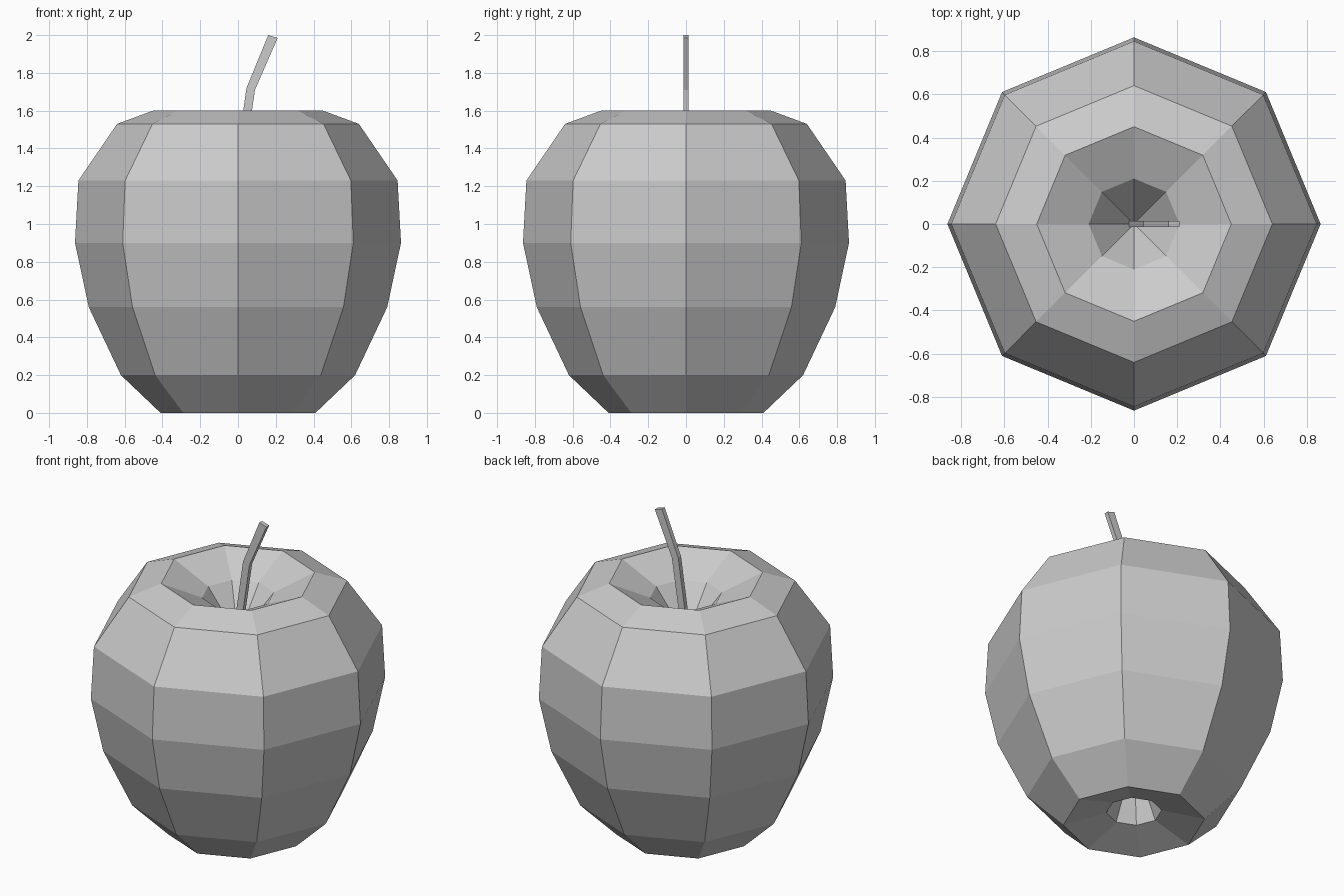
import bpy, bmesh
from math import cos, sin, tau

if "Cube" in bpy.data.objects:
    bpy.data.objects.remove(bpy.data.objects["Cube"])


def loft(name, rings, cap=True):
    """Join equal-sized rings of points into a flat-shaded mesh."""
    bm = bmesh.new()
    loops = [[bm.verts.new(p) for p in ring] for ring in rings]
    n = len(loops[0])
    for a, b in zip(loops, loops[1:]):
        for i in range(n):
            j = (i + 1) % n
            bm.faces.new((a[i], a[j], b[j], b[i]))
    if cap:
        bm.faces.new(loops[0][::-1])
        bm.faces.new(loops[-1])
    bmesh.ops.remove_doubles(bm, verts=bm.verts, dist=0.0005)
    bmesh.ops.recalc_face_normals(bm, faces=bm.faces)
    mesh = bpy.data.meshes.new(name)
    bm.to_mesh(mesh)
    bm.free()
    obj = bpy.data.objects.new(name, mesh)
    bpy.context.collection.objects.link(obj)
    return obj


# Fruit body: eight-sided turned profile with hollows at both ends
profile = [(0, 0.45), (0.16, 0.07), (0.41, 0), (0.62, 0.2), (0.79, 0.56),
           (0.863, 0.9), (0.845, 1.23), (0.64, 1.53), (0.45, 1.6),
           (0.21, 1.49), (0, 1.22)]
loft("apple_body", [[(r * cos(tau * i / 8), r * sin(tau * i / 8), z)
                     for i in range(8)] for r, z in profile], cap=False)

# Stem: bent rectangular stick, each entry is left x, left z, right x, right z
sections = [(-0.025, 1.24, 0.02, 1.24), (0.045, 1.72, 0.09, 1.71),
            (0.16, 2.0, 0.21, 1.985)]
h = 0.014
loft("stem", [[(xl, -h, zl), (xr, -h, zr), (xr, h, zr), (xl, h, zl)]
              for xl, zl, xr, zr in sections])
